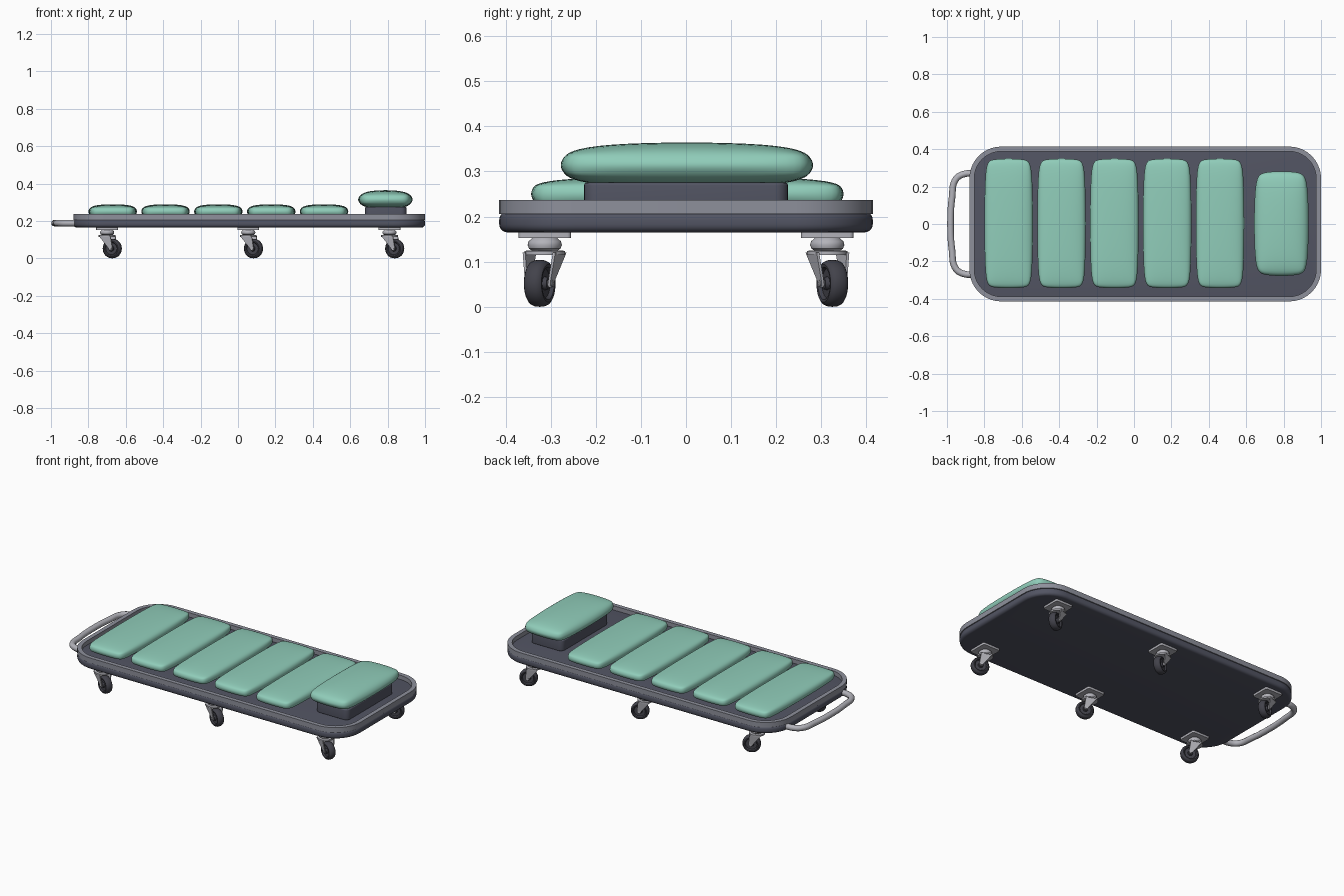
import bpy, bmesh
from math import cos, sin, pi, radians
from mathutils import Matrix, Vector

if "Cube" in bpy.data.objects:
    bpy.data.objects.remove(bpy.data.objects["Cube"], do_unlink=True)


def material(name, rgb):
    m = bpy.data.materials.new(name)
    m.use_nodes = True
    m.diffuse_color = (*rgb, 1)
    m.node_tree.nodes["Principled BSDF"].inputs["Base Color"].default_value = (*rgb, 1)
    return m


GREEN = material("mint vinyl", (0.28, 0.61, 0.49))
DECK = material("dark slate", (0.085, 0.09, 0.125))
RIM = material("mid grey", (0.27, 0.28, 0.33))
STEEL = material("light steel", (0.45, 0.45, 0.49))
RUBBER = material("black rubber", (0.055, 0.055, 0.07))


def finish(name, bm, mat, matrix=Matrix(), angle=35):
    bmesh.ops.remove_doubles(bm, verts=bm.verts, dist=1e-5)
    bmesh.ops.transform(bm, matrix=matrix, verts=bm.verts)
    bmesh.ops.recalc_face_normals(bm, faces=bm.faces)
    mesh = bpy.data.meshes.new(name)
    bm.to_mesh(mesh)
    bm.free()
    mesh.materials.append(mat)
    ob = bpy.data.objects.new(name, mesh)
    bpy.context.collection.objects.link(ob)
    bpy.ops.object.select_all(action="DESELECT")
    ob.select_set(True)
    bpy.context.view_layer.objects.active = ob
    bpy.ops.object.shade_smooth_by_angle(angle=radians(angle))
    return ob


def outline(cx, cy, hx, hy, r, n=10):
    """Rounded rectangle as a list of x, y points."""
    pts = []
    for k, (sx, sy) in enumerate([(1, 1), (-1, 1), (-1, -1), (1, -1)]):
        for i in range(n + 1):
            a = (k + i / n) * pi / 2
            pts.append((cx + sx * (hx - r) + r * cos(a), cy + sy * (hy - r) + r * sin(a)))
    return pts


def slab(name, pts, z0, z1, mat, bevel=0.0):
    bm = bmesh.new()
    face = bm.faces.new([bm.verts.new((x, y, z0)) for x, y in pts])
    top = bmesh.ops.extrude_face_region(bm, geom=[face], use_keep_orig=True)["geom"]
    for v in top:
        if isinstance(v, bmesh.types.BMVert):
            v.co.z = z1
    if bevel:
        edges = [e for e in bm.edges if abs(e.verts[0].co.z - e.verts[1].co.z) < 1e-6]
        bmesh.ops.bevel(bm, geom=edges, offset=bevel, segments=5, profile=0.5, affect="EDGES")
    return finish(name, bm, mat)


def cushion(name, center, size, bevel):
    """Softly domed upholstered block."""
    bm = bmesh.new()
    bmesh.ops.create_cube(bm, size=1, matrix=Matrix.Diagonal((*size, 1)))
    bmesh.ops.bevel(bm, geom=bm.edges[:], offset=bevel, segments=1, affect="EDGES")
    ob = finish(name, bm, GREEN, Matrix.Translation(center), 180)
    sub = ob.modifiers.new("soft", "SUBSURF")
    sub.levels = sub.render_levels = 3


def lathe(name, profile, mat, matrix, steps=32, closed=False):
    """Revolve radius, height points about the local z axis."""
    bm = bmesh.new()
    rings = [[bm.verts.new((r * cos(2 * pi * i / steps), r * sin(2 * pi * i / steps), z))
              for i in range(steps)] for r, z in profile]
    pairs = list(zip(rings, rings[1:])) + ([(rings[-1], rings[0])] if closed else [])
    for a, b in pairs:
        for i in range(steps):
            j = (i + 1) % steps
            bm.faces.new((a[i], a[j], b[j], b[i]))
    return finish(name, bm, mat, matrix)


# Deck with rolled edge and raised rim
slab("deck", outline(0.06, 0, 0.94, 0.414, 0.17), 0.165, 0.211, DECK, 0.018)
bm = bmesh.new()
outer = outline(0.06, 0, 0.94, 0.414, 0.17)
inner = outline(0.06, 0, 0.914, 0.388, 0.144)
loops = [[bm.verts.new((x, y, z)) for x, y in pts]
         for pts, z in ((outer, 0.206), (outer, 0.237), (inner, 0.237), (inner, 0.206))]
for k in range(4):
    a, b = loops[k], loops[(k + 1) % 4]
    for i in range(len(a)):
        j = (i + 1) % len(a)
        bm.faces.new((a[i], a[j], b[j], b[i]))
finish("deck_rim", bm, RIM)

# Body cushions and raised head cushion
for i in range(5):
    cushion(f"body_cushion_{i + 1}", (-0.67 + 0.2825 * i, 0.003, 0.25), (0.264, 0.697, 0.083), 0.03)
slab("headrest_base", outline(0.79, 0, 0.11, 0.226, 0.03, 5), 0.209, 0.275, DECK, 0.006)
cushion("head_cushion", (0.788, 0.002, 0.314), (0.298, 0.566, 0.107), 0.042)

# Push handle at the foot end
curve = bpy.data.curves.new("push_handle", "CURVE")
curve.dimensions = "3D"
curve.bevel_depth = 0.0175
curve.bevel_resolution = 4
curve.resolution_u = 10
half = [(-0.85, 0.268), (-0.905, 0.268), (-0.952, 0.24), (-0.973, 0.14)]
path = half + [(-0.981, 0)] + [(x, -y) for x, y in reversed(half)]
spline = curve.splines.new("BEZIER")
spline.bezier_points.add(len(path) - 1)
for p, (x, y) in zip(spline.bezier_points, path):
    p.co = (x, y, 0.188)
    p.handle_left_type = p.handle_right_type = "AUTO"
curve.use_fill_caps = True
curve.materials.append(STEEL)
handle = bpy.data.objects.new("push_handle", curve)
bpy.context.collection.objects.link(handle)
bpy.ops.object.select_all(action="DESELECT")
handle.select_set(True)
bpy.context.view_layer.objects.active = handle
bpy.ops.object.convert(target="MESH")
bpy.ops.object.shade_smooth_by_angle(angle=radians(40))


def fork(name, matrix):
    """Two tapering cheeks that lean in towards the axle."""
    bm = bmesh.new()
    cheek = [(-0.032, 0.12), (0.034, 0.12), (0.042, 0.056), (0.036, 0.043),
             (0.026, 0.043), (0.018, 0.056)]
    for s in (-1, 1):
        sides = [[bm.verts.new((x, s * (0.023 + t + 0.13 * (z - 0.043)), z)) for x, z in cheek]
                 for t in (0, 0.006)]
        bm.faces.new(sides[0])
        bm.faces.new(sides[1])
        for i in range(len(cheek)):
            j = (i + 1) % len(cheek)
            bm.faces.new((sides[0][i], sides[0][j], sides[1][j], sides[1][i]))
    finish(name, bm, STEEL, matrix)


# Swivel casters, three per side, wheels trailing outward
SWIVEL = [(0, 0.152), (0.028, 0.152), (0.036, 0.145), (0.038, 0.137), (0.035, 0.129),
          (0.029, 0.125), (0.045, 0.124), (0.045, 0.115), (0, 0.115)]
TYRE_HALF = [(0.032, 0.014), (0.036, 0.02), (0.042, 0.021), (0.048, 0.017), (0.0515, 0.009)]
TYRE = TYRE_HALF + [(0.052, 0)] + [(r, -z) for r, z in reversed(TYRE_HALF)]
HUB = [(0, 0.021), (0.013, 0.021), (0.015, 0.012), (0.033, 0.012),
       (0.033, -0.012), (0.015, -0.012), (0.013, -0.021), (0, -0.021)]
AXLE = [(0, 0.032), (0.007, 0.032), (0.007, -0.032), (0, -0.032)]
for side, s in (("right", -1), ("left", 1)):
    for place, x in (("foot", -0.70), ("middle", 0.055), ("head", 0.81)):
        tag = f"{side}_{place}"
        y = s * 0.313
        turn = Matrix.Translation((x, y, 0)) @ Matrix.Rotation(s * radians(22), 4, "Z")
        wheel = turn @ Matrix.Translation((0.03, 0, 0.052)) @ Matrix.Rotation(pi / 2, 4, "X")
        slab(f"{tag}_caster_plate", outline(x, y, 0.058, 0.058, 0.008, 3), 0.152, 0.167, STEEL)
        lathe(f"{tag}_caster_swivel", SWIVEL, STEEL, turn)
        fork(f"{tag}_caster_fork", turn)
        lathe(f"{tag}_caster_tyre", TYRE, RUBBER, wheel, closed=True)
        lathe(f"{tag}_caster_hub", HUB, RUBBER, wheel)
        lathe(f"{tag}_caster_axle", AXLE, STEEL, wheel, 16)
